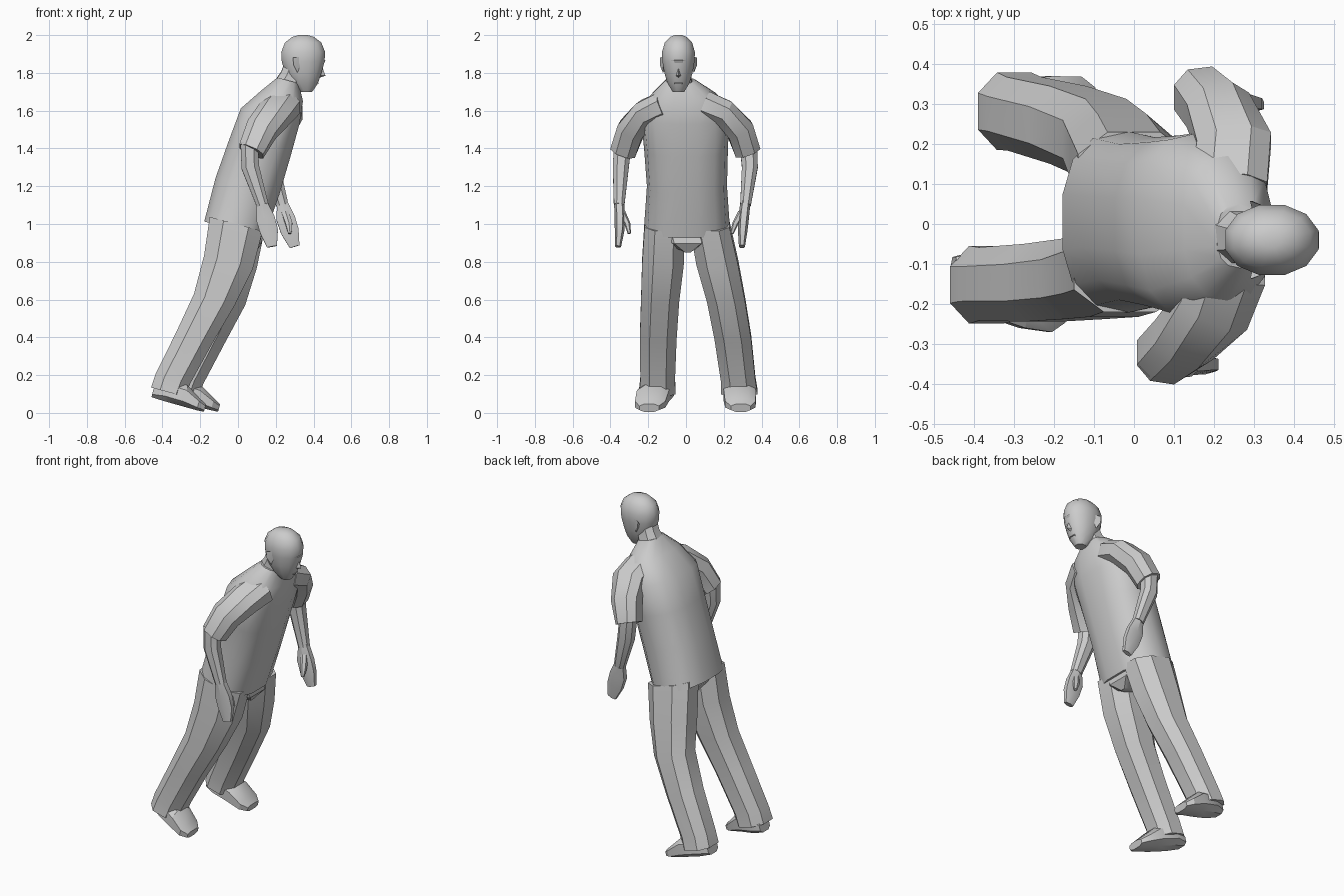
import bpy, bmesh, math
from mathutils import Vector

if "Cube" in bpy.data.objects:
    bpy.data.objects.remove(bpy.data.objects["Cube"], do_unlink=True)

# One plain grey for the whole figure
grey = bpy.data.materials.new("plain_grey")
grey.use_nodes = True
colour = (.6, .6, .6, 1)
grey.diffuse_color = colour
grey.node_tree.nodes["Principled BSDF"].inputs["Base Color"].default_value = colour

LEAN = Vector((.27, 0, 1))      # the body tips forward along +x
FOOT = Vector((1, 0, -.27))     # soles follow the same tilt
X_REF = Vector((1, 0, 0))
Y_REF = Vector((0, 1, 0))


def finish(name, bm, angle):
    """Turn a bmesh into a shaded object."""
    bmesh.ops.recalc_face_normals(bm, faces=bm.faces)
    mesh = bpy.data.meshes.new(name)
    bm.to_mesh(mesh)
    bm.free()
    mesh.materials.append(grey)
    obj = bpy.data.objects.new(name, mesh)
    bpy.context.collection.objects.link(obj)
    bpy.ops.object.select_all(action='DESELECT')
    bpy.context.view_layer.objects.active = obj
    obj.select_set(True)
    bpy.ops.object.shade_smooth_by_angle(angle=math.radians(angle))
    return obj


def loft(name, sections, sides=8, axis=None, ref=X_REF, power=.85, angle=30):
    """Skin rings (x, y, z, radius_u, radius_v); rings face axis or the path."""
    bm = bmesh.new()
    centres = [Vector(s[:3]) for s in sections]
    last = len(sections) - 1
    rings = []
    for i, (centre, section) in enumerate(zip(centres, sections)):
        path = centres[min(i + 1, last)] - centres[max(i - 1, 0)]
        t = (axis or path).normalized()
        u = (ref - t * ref.dot(t)).normalized()
        v = t.cross(u)
        ring = []
        for k in range(sides):
            a = math.tau * (k + .5) / sides
            c, s = math.cos(a), math.sin(a)
            c = math.copysign(abs(c) ** power, c)
            s = math.copysign(abs(s) ** power, s)
            ring.append(bm.verts.new(centre + u * c * section[3] + v * s * section[4]))
        rings.append(ring)
    for low, high in zip(rings, rings[1:]):
        for k in range(sides):
            n = (k + 1) % sides
            bm.faces.new((low[k], low[n], high[n], high[k]))
    bm.faces.new(rings[0])
    bm.faces.new(rings[-1])
    return finish(name, bm, angle)


def wedge(name, points):
    """Small convex solid for facial features."""
    bm = bmesh.new()
    for p in points:
        bm.verts.new(p)
    bmesh.ops.convex_hull(bm, input=bm.verts)
    return finish(name, bm, 20)


# Shirt body, from hem to collar
loft("shirt", [
    (-.02, .005, .97, .168, .228),
    (.05, .005, 1.2, .178, .212),
    (.115, 0, 1.4, .172, .222),
    (.17, -.005, 1.57, .164, .235),
    (.235, -.01, 1.68, .115, .18),
    (.265, -.03, 1.76, .06, .08),
], sides=14, axis=LEAN, power=.8, angle=40)

# Trouser seat closing off below the hem
loft("trouser_seat", [
    (-.01, .005, 1, .14, .2),
    (.0, .01, .93, .14, .16),
    (.01, .01, .87, .09, .03),
], axis=LEAN)

# Rows give right x, right y, left x, left y, height, radius, radius
LEG = [
    (-.01, -.115, .0, .125, 1, .155, .112),
    (-.05, -.122, -.03, .165, .8, .143, .118),
    (-.125, -.137, -.07, .212, .6, .12, .108),
    (-.23, -.147, -.165, .248, .4, .108, .104),
    (-.345, -.15, -.275, .276, .18, .102, .098),
    (-.37, -.152, -.3, .282, .11, .1, .104),
]
SLEEVE = [
    (.24, -.11, .24, .1, 1.63, .1, .08),
    (.2, -.21, .25, .2, 1.59, .1, .075),
    (.125, -.29, .21, .285, 1.5, .088, .078),
    (.07, -.332, .165, .325, 1.385, .074, .074),
]
FOREARM = [
    (.06, -.335, .165, .33, 1.43, .05, .05),
    (.065, -.345, .175, .338, 1.3, .05, .045),
    (.13, -.354, .235, .315, 1.1, .034, .03),
]
HAND = [
    (.125, -.354, .232, .315, 1.12, .03, .027),
    (.145, -.35, .252, .305, 1.03, .056, .028),
    (.165, -.352, .275, .3, .96, .054, .025),
    (.18, -.36, .3, .296, .88, .03, .016),
]
THUMB = [
    (.14, -.34, .25, .295, 1.06, .022, .02),
    (.165, -.31, .27, .26, 1.0, .02, .016),
    (.18, -.3, .275, .243, .95, .01, .009),
]
SHOE = [
    (-.45, -.13, -.38, .28, .115, .05, .034),
    (-.38, -.145, -.31, .28, .12, .085, .062),
    (-.28, -.175, -.21, .285, .09, .09, .06),
    (-.21, -.19, -.135, .288, .045, .085, .034),
    (-.175, -.195, -.1, .29, .026, .055, .022),
]


def limb(rows, left):
    """Pick one side out of the paired rows."""
    return [(r[2:4] if left else r[:2]) + r[4:] for r in rows]


# Both arms and both legs
for side, left in (("right", False), ("left", True)):
    loft(side + "_trouser_leg", limb(LEG, left), axis=LEAN)
    loft(side + "_sleeve", limb(SLEEVE, left))
    loft(side + "_forearm", limb(FOREARM, left))
    loft(side + "_hand", limb(HAND, left), sides=6)
    loft(side + "_thumb", limb(THUMB, left), sides=6)
    loft(side + "_shoe", limb(SHOE, left), axis=FOOT, ref=Y_REF, power=.7)

# Neck
loft("neck", [
    (.25, -.03, 1.71, .078, .08),
    (.285, -.035, 1.78, .066, .062),
    (.315, -.04, 1.85, .07, .06),
])

# Head, chin to crown
MID = -.04
loft("head", [
    (.36, MID, 1.7, .034, .032),
    (.35, MID, 1.745, .076, .06),
    (.345, MID, 1.8, .1, .077),
    (.345, MID, 1.86, .117, .088),
    (.345, MID, 1.91, .12, .09),
    (.345, MID, 1.96, .1, .075),
    (.345, MID, 1.99, .06, .046),
    (.345, MID, 2, .025, .02),
], sides=12, axis=Vector((0, 0, 1)), power=.95, angle=40)

# Nose, brow and lips
wedge("nose", [(.44, MID, 1.85), (.463, MID, 1.785), (.42, MID, 1.77),
               (.425, MID - .018, 1.785), (.425, MID + .018, 1.785)])
wedge("brow", [(x, MID + s * y, z) for s in (-1, 1)
               for x, y, z in ((.463, .02, 1.865), (.435, .055, 1.865),
                               (.455, .02, 1.85), (.43, .055, 1.85), (.42, .05, 1.89))])
wedge("lips", [(x, MID + y, z) for y in (-.022, .022)
               for x, z in ((.4, 1.735), (.428, 1.745), (.41, 1.76))])

# Ears
for side, s in (("right", -1), ("left", 1)):
    wedge(side + "_ear", [(x, MID + s * y, z) for x, y, z in (
        (.29, .098, 1.88), (.325, .085, 1.885), (.33, .08, 1.84),
        (.315, .082, 1.8), (.295, .098, 1.84), (.3, .06, 1.84))])
